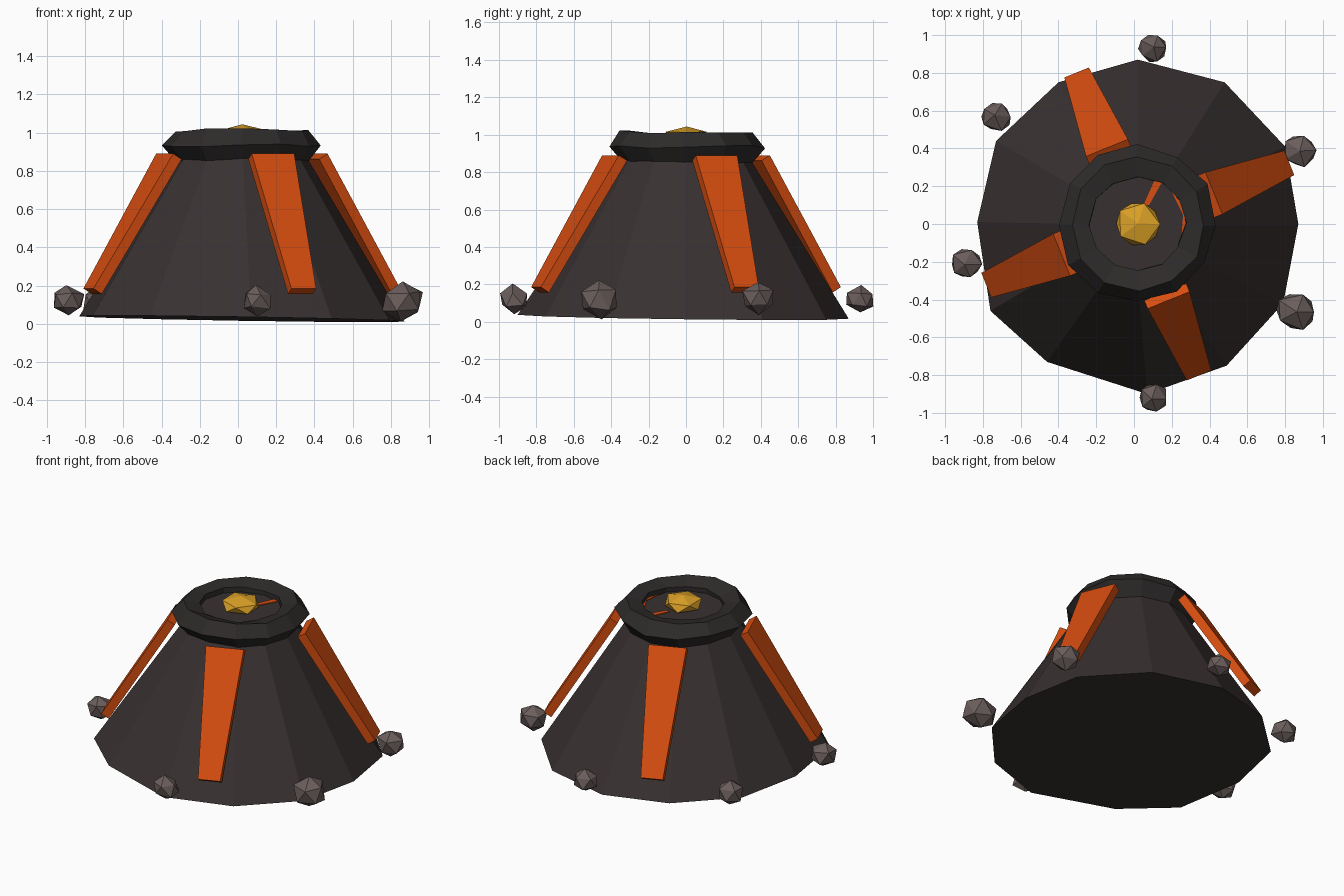
import bpy, bmesh, math, random
from mathutils import Vector

if "Cube" in bpy.data.objects:
    bpy.data.objects.remove(bpy.data.objects["Cube"])

random.seed(4)
CX = 0.02  # the cone axis sits slightly right of centre


def material(name, rgb):
    m = bpy.data.materials.new(name)
    m.diffuse_color = (*rgb, 1)
    m.use_nodes = True
    m.node_tree.nodes["Principled BSDF"].inputs["Base Color"].default_value = m.diffuse_color
    return m


STONE = material("dark_stone", (0.040, 0.030, 0.030))
RIM = material("charred_stone", (0.027, 0.024, 0.023))
LAVA = material("orange_lava", (0.68, 0.075, 0.005))
GLOW = material("yellow_lava", (0.72, 0.36, 0.02))
ROCK = material("grey_rock", (0.145, 0.112, 0.107))


def finish(name, bm, mat):
    bmesh.ops.recalc_face_normals(bm, faces=bm.faces)
    mesh = bpy.data.meshes.new(name)
    bm.to_mesh(mesh)
    bm.free()
    mesh.materials.append(mat)
    ob = bpy.data.objects.new(name, mesh)
    bpy.context.collection.objects.link(ob)
    return ob


def loft(bm, rings, closed=False):
    """Join equal rings of points with quads; cap the ends or close the loop."""
    vs = [[bm.verts.new(p) for p in r] for r in rings]
    n = len(vs[0])
    pairs = list(zip(vs, vs[1:])) + ([(vs[-1], vs[0])] if closed else [])
    for a, b in pairs:
        for i in range(n):
            j = (i + 1) % n
            bm.faces.new((a[i], a[j], b[j], b[i]))
    if not closed:
        bm.faces.new(vs[0])
        bm.faces.new(vs[-1])


def jitter(amount):
    return Vector([random.uniform(-amount, amount) for _ in range(3)])


# Mountain cone: uneven twelve-sided foot, regular top
foot = [(0.87, 0), (0.80, 0.41), (0.48, 0.75), (0.02, 0.87), (-0.40, 0.75), (-0.73, 0.44),
        (-0.83, 0.01), (-0.76, -0.46), (-0.46, -0.73), (0.07, -0.90), (0.49, -0.75), (0.79, -0.42)]
bottom = [(x, y, 0.027 - 0.016 * x - 0.012 * y) for x, y in foot]
top = [(CX + 0.29 * math.cos(i * math.pi / 6), 0.29 * math.sin(i * math.pi / 6), 0.955)
       for i in range(12)]
bm = bmesh.new()
loft(bm, [bottom, top])
finish("mountain_cone", bm, STONE)

# Crater rim: ring with a five-sided section
bm = bmesh.new()
rings = []
for i in range(12):
    a = i * math.pi / 6
    ring = []
    for k in range(5):
        t = k * math.tau / 5
        r = 0.325 + 0.092 * math.cos(t)
        ring.append(Vector((CX + r * math.cos(a), r * math.sin(a),
                            0.935 + 0.085 * math.sin(t))) + jitter(0.009))
    rings.append(ring)
loft(bm, rings, closed=True)
finish("crater_rim", bm, RIM)

# Lava streams: four tapered slabs running down the slope
for n in range(4):
    a = math.radians(22 + 90 * n)
    out = Vector((math.cos(a), math.sin(a), 0))
    side = Vector((-math.sin(a), math.cos(a), 0))
    inward = (out * 0.854 + Vector((0, 0, 0.52))) * -0.055
    ends = []
    for r, z, w in ((0.435, 0.89, 0.12), (0.865, 0.185, 0.07)):
        c = out * r + Vector((CX, 0, z))
        ends.append([c - side * w, c + side * w, c + side * w + inward, c - side * w + inward])
    bm = bmesh.new()
    loft(bm, ends)
    finish(f"lava_stream_{n + 1}", bm, LAVA)

# Lava seeping through the crater floor
for n, pts in enumerate([[(0.05, 0.10), (0.11, 0.235), (0.15, 0.225), (0.08, 0.10)],
                         [(0.19, 0.19), (0.26, 0.05), (0.25, -0.09), (0.30, 0.02), (0.27, 0.14)]]):
    bm = bmesh.new()
    loft(bm, [[(x, y, z) for x, y in pts] for z in (0.953, 0.960)])
    finish(f"crater_seep_{n + 1}", bm, LAVA)


def lump(name, loc, size, mat, wobble):
    bm = bmesh.new()
    bmesh.ops.create_icosphere(bm, subdivisions=1, radius=1)
    for v in bm.verts:
        p = v.co + jitter(wobble)
        v.co = Vector(loc) + Vector((p.x * size[0], p.y * size[1], p.z * size[2]))
    finish(name, bm, mat)


# Glowing core in the crater
lump("lava_core", (CX + 0.002, 0, 0.993), (0.128, 0.128, 0.052), GLOW, 0.03)

# Loose rocks around the foot
rocks = [(0.10, 0.93, 0.12, 0.079), (-0.73, 0.57, 0.12, 0.085), (-0.89, -0.21, 0.12, 0.086),
         (0.10, -0.92, 0.12, 0.082), (0.855, -0.46, 0.115, 0.112), (0.875, 0.385, 0.125, 0.090)]
for n, (x, y, z, r) in enumerate(rocks):
    lump(f"rock_{n + 1}", (x, y, z), (r * 1.05, r, r * 0.95), ROCK, 0.09)
